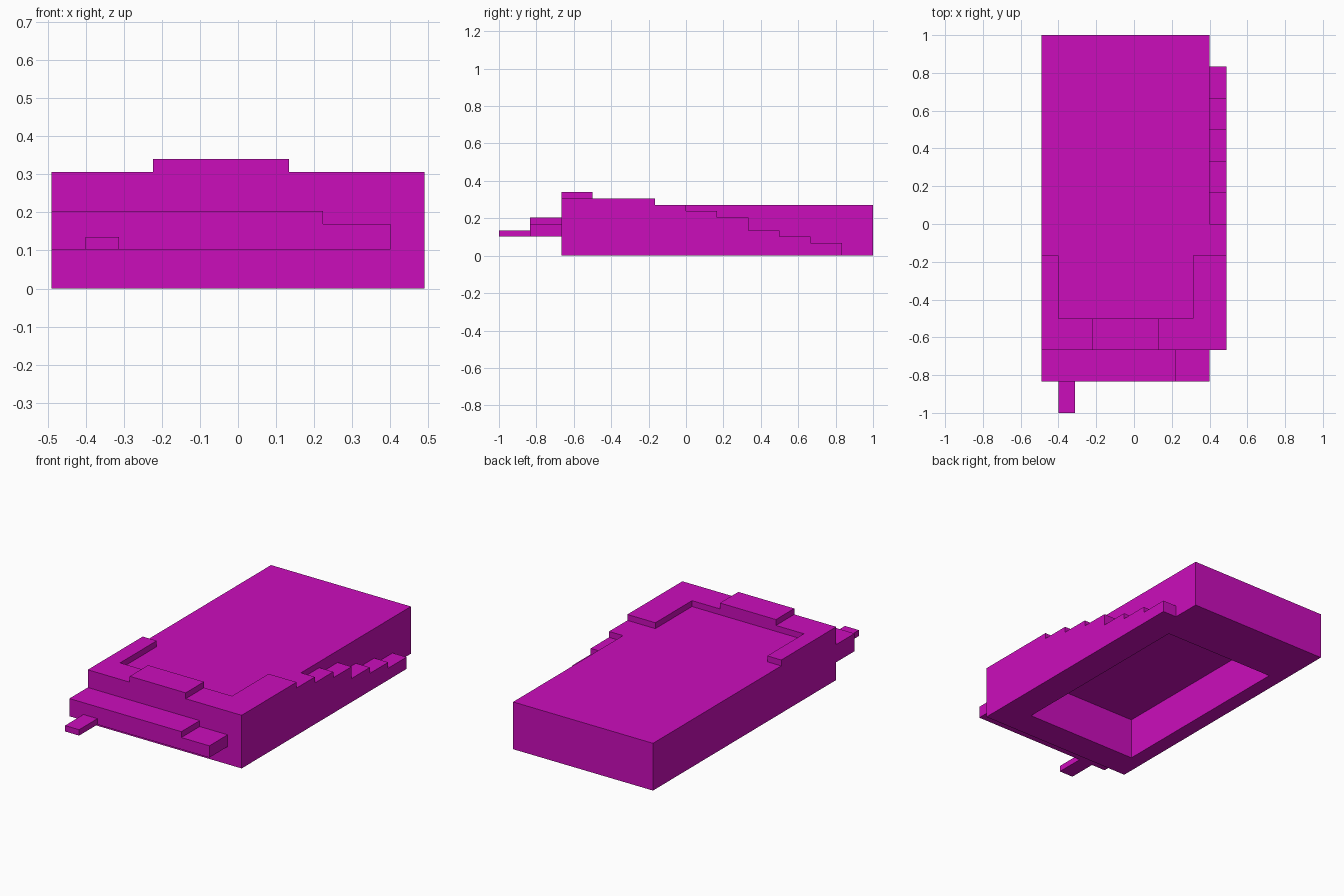
import bpy
import bmesh
from mathutils import Vector

cube = bpy.data.objects.get("Cube")
if cube:
    bpy.data.objects.remove(cube, do_unlink=True)

# All parts sit on a block lattice: 11 x 12 x 10 cells
CELL = Vector((0.98 / 11, 2 / 12, 0.034))
ORIGIN = Vector((-0.49, -1, 0))

magenta = bpy.data.materials.new("magenta")
magenta.use_nodes = True
colour = (0.6, 0.004, 0.5, 1)
magenta.diffuse_color = colour
magenta.node_tree.nodes["Principled BSDF"].inputs["Base Color"].default_value = colour


def prism(name, profile, axis, start, end):
    """Extrude a lattice profile along an axis (0 = x, 1 = y, 2 = z)."""
    bm = bmesh.new()
    verts = []
    for a, b in profile:
        p = [a, b]
        p.insert(axis, start)
        verts.append(bm.verts.new([o + c * v for o, c, v in zip(ORIGIN, CELL, p)]))
    face = bm.faces.new(verts)
    grown = bmesh.ops.extrude_face_region(bm, geom=[face])["geom"]
    move = Vector((0, 0, 0))
    move[axis] = (end - start) * CELL[axis]
    bmesh.ops.translate(bm, vec=move,
                        verts=[g for g in grown if isinstance(g, bmesh.types.BMVert)])
    bmesh.ops.recalc_face_normals(bm, faces=bm.faces)
    mesh = bpy.data.meshes.new(name)
    bm.to_mesh(mesh)
    bm.free()
    mesh.materials.append(magenta)
    obj = bpy.data.objects.new(name, mesh)
    bpy.context.collection.objects.link(obj)
    return obj


def rect(a0, a1, b0, b1):
    return [(a0, b0), (a1, b0), (a1, b1), (a0, b1)]


# Main slab, hollowed from below
body = prism("main_body", rect(0, 10, 2, 12), 2, 0, 8)
cutter = prism("cavity_cutter", rect(1, 9, 3, 10), 2, -1, 7)
cutter.hide_render = True
cutter.hide_set(True)
hollow = body.modifiers.new("hollow", "BOOLEAN")
hollow.operation = "DIFFERENCE"
hollow.solver = "EXACT"
hollow.object = cutter

# Apply the cut and drop the helper
bpy.context.view_layer.update()
result = bpy.data.meshes.new_from_object(
    body.evaluated_get(bpy.context.evaluated_depsgraph_get()))
body.modifiers.clear()
body.data = result
bpy.data.objects.remove(cutter, do_unlink=True)

# Stepped strip along the left side
stairs = [(2, 0), (11, 0)]
y = 11
for height in (2, 3, 4, 6, 7):
    stairs += [(y, height), (y - 1, height)]
    y -= 1
stairs += [(6, 8), (2, 8)]
prism("side_steps", stairs, 0, 10, 11)

# Raised rim around the front of the top, and the plate on it
prism("top_rim", [(0, 2), (11, 2), (11, 5), (9, 5), (9, 3), (1, 3), (1, 5), (0, 5)], 2, 8, 9)
prism("top_plate", rect(4 - 1, 7, 2, 3), 2, 9, 10)

# Front ledge with a lower end, and the small tab in front
prism("front_ledge", [(0, 3), (10, 3), (10, 5), (8, 5), (8, 6), (0, 6)], 1, 1, 2)
prism("front_tab", rect(1, 2, 0, 1), 2, 3, 4)
